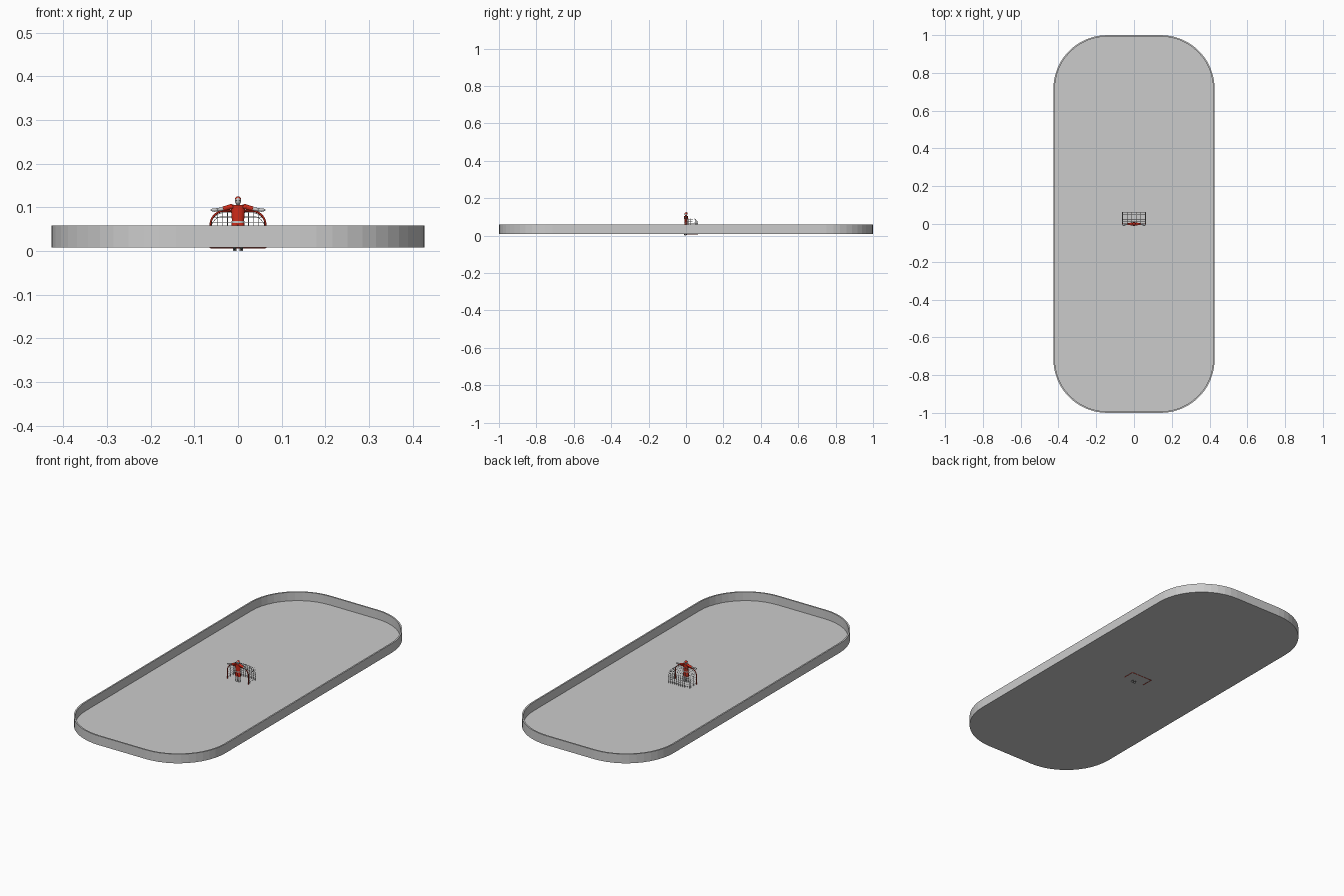
import bpy, bmesh
from math import sin, cos, pi, sqrt, radians
from mathutils import Vector

cube = bpy.data.objects.get("Cube")
if cube:
    bpy.data.objects.remove(cube)


def material(name, rgb):
    m = bpy.data.materials.new(name)
    m.use_nodes = True
    m.diffuse_color = (*rgb, 1)
    m.node_tree.nodes["Principled BSDF"].inputs["Base Color"].default_value = (*rgb, 1)
    return m


GREY = material("light grey", (0.6, 0.6, 0.6))
RED = material("red", (0.65, 0.025, 0.01))
NET = material("net grey", (0.5, 0.5, 0.5))
DARK = material("dark grey", (0.08, 0.08, 0.08))


def add_object(name, data, mat):
    ob = bpy.data.objects.new(name, data)
    bpy.context.collection.objects.link(ob)
    data.materials.append(mat)
    return ob


def tubes(name, paths, radius, mat, sides=0):
    """Several round rods in one curve object."""
    cu = bpy.data.curves.new(name, "CURVE")
    cu.dimensions = "3D"
    cu.bevel_depth = radius
    cu.bevel_resolution = sides
    cu.use_fill_caps = True
    for path in paths:
        sp = cu.splines.new("POLY")
        sp.points.add(len(path) - 1)
        for p, co in zip(sp.points, path):
            p.co = (*co, 1)
    return add_object(name, cu, mat)


def limb(name, a, b, r1, r2, mat, flat=1.0):
    """Tapered part between two points."""
    a, b = Vector(a), Vector(b)
    bm = bmesh.new()
    bmesh.ops.create_cone(bm, cap_ends=True, segments=12, radius1=r1, radius2=r2,
                          depth=(b - a).length)
    for v in bm.verts:
        v.co.y *= flat
    for f in bm.faces:
        f.smooth = len(f.verts) == 4
    me = bpy.data.meshes.new(name)
    bm.to_mesh(me)
    bm.free()
    ob = add_object(name, me, mat)
    ob.location = (a + b) / 2
    ob.rotation_euler = (b - a).to_track_quat("Z", "Y").to_euler()
    return ob


def ball(name, loc, size, mat):
    bm = bmesh.new()
    bmesh.ops.create_uvsphere(bm, u_segments=14, v_segments=10, radius=1)
    for f in bm.faces:
        f.smooth = True
    me = bpy.data.meshes.new(name)
    bm.to_mesh(me)
    bm.free()
    ob = add_object(name, me, mat)
    ob.location, ob.scale = loc, size
    return ob


# Rink: rounded tray with a thin floor and low boards
def rounded_outline(hx, hy, r, steps=12):
    pts = []
    for q, (sx, sy) in enumerate([(1, 1), (-1, 1), (-1, -1), (1, -1)]):
        for i in range(steps + 1):
            a = (q + i / steps) * pi / 2
            pts.append((sx * (hx - r) + r * cos(a), sy * (hy - r) + r * sin(a)))
    return pts


bm = bmesh.new()
loops = []
for inset, z in [(0, 0.008), (0, 0.058), (0.008, 0.058), (0.008, 0.011)]:
    outline = rounded_outline(0.427 - inset, 1 - inset, 0.285 - inset)
    loops.append([bm.verts.new((x, y, z)) for x, y in outline])
n = len(loops[0])
for lo, hi in zip(loops, loops[1:]):
    for i in range(n):
        j = (i + 1) % n
        bm.faces.new((lo[i], lo[j], hi[j], hi[i]))
bm.faces.new(loops[0][::-1])
bm.faces.new(loops[-1])
mesh = bpy.data.meshes.new("rink")
bm.to_mesh(mesh)
bm.free()
add_object("rink", mesh, GREY)

# Goal: frame and net share these rounded shapes
HALF, DEPTH, BASE, TOP, R = 0.063, 0.063, 0.0085, 0.092, 0.032


def roof(x):
    """Height of the front arch at x."""
    over = max(0, abs(x) - (HALF - R))
    return TOP - R + sqrt(max(0, R * R - over * over))


def back(z, top=TOP):
    """Depth of the net at height z."""
    over = max(0, z - (top - 0.028))
    return DEPTH - 0.028 + sqrt(max(0, 0.028 ** 2 - over * over))


def arch(y, drop=0):
    pts = [(-HALF, y, BASE)]
    for i in range(17):
        a = pi * (1 - i / 16)
        side = 1 if i > 8 else -1 if i < 8 else 0
        pts.append((side * (HALF - R) + R * cos(a), y, TOP - drop - R + R * sin(a)))
    return pts + [(HALF, y, BASE)]


def ridge(x):
    """Net strand running from the front arch over the top to the floor."""
    top = roof(x)
    pts = [(x, 0, top)]
    for i in range(7):
        a = pi / 2 * (1 - i / 6)
        pts.append((x, DEPTH - 0.028 + 0.028 * cos(a), top - 0.028 + 0.028 * sin(a)))
    return pts + [(x, DEPTH, BASE)]


tubes("goal_front_frame", [arch(0)], 0.0022, RED, 2)
tubes("goal_base_frame", [[(-HALF, 0, BASE), (-HALF, DEPTH, BASE),
                           (HALF, DEPTH, BASE), (HALF, 0, BASE)]], 0.002, RED, 2)

strands = [ridge(-HALF + 0.003 + i * 0.012) for i in range(11)]
strands += [arch(i * 0.0115) for i in range(1, 4)]
strands += [arch(0.049, 0.004), arch(0.058, 0.012)]
for i in range(1, 7):
    z = BASE + i * 0.0115
    y = back(z)
    w = HALF if z < TOP - R else HALF - R + sqrt(R * R - (z - TOP + R) ** 2)
    strands.append([(-w, 0, z), (-w, y, z), (w, y, z), (w, 0, z)])
tubes("goal_net", strands, 0.0006, NET)

# Player standing in the goal mouth
limb("jersey", (0, 0, 0.06), (0, 0, 0.106), 0.013, 0.017, RED, 0.6)
limb("belt", (0, 0, 0.064), (0, 0, 0.069), 0.0142, 0.0145, GREY, 0.65)
limb("neck", (0, 0, 0.104), (0, 0, 0.112), 0.005, 0.004, GREY)
ball("face_cage", (0, -0.001, 0.115), (0.007, 0.008, 0.009), GREY)
ball("helmet", (0, 0.001, 0.1185), (0.0075, 0.0083, 0.0065), RED)
limb("visor", (-0.005, -0.0075, 0.116), (0.005, -0.0075, 0.116), 0.001, 0.001, DARK)

for side, s in (("left", 1), ("right", -1)):
    ball(side + "_shoulder", (s * 0.015, 0, 0.101), (0.009, 0.008, 0.006), RED)
    limb(side + "_sleeve", (s * 0.013, 0, 0.102), (s * 0.034, -0.001, 0.097),
         0.0065, 0.005, RED)
    limb(side + "_forearm", (s * 0.032, -0.001, 0.097), (s * 0.05, -0.003, 0.094),
         0.0042, 0.0038, GREY)
    ball(side + "_glove", (s * 0.054, -0.004, 0.094), (0.009, 0.006, 0.004), GREY)
    limb(side + "_shorts", (s * 0.008, 0, 0.04), (s * 0.006, 0, 0.064),
         0.0075, 0.0085, RED)
    limb(side + "_leg", (s * 0.008, 0, 0.008), (s * 0.008, 0, 0.042),
         0.0055, 0.007, GREY)
    ball(side + "_skate", (s * 0.008, -0.003, 0.007), (0.004, 0.009, 0.0045), DARK)
    limb(side + "_blade", (s * 0.008, -0.003, 0), (s * 0.008, -0.003, 0.006),
         0.004, 0.004, GREY)
